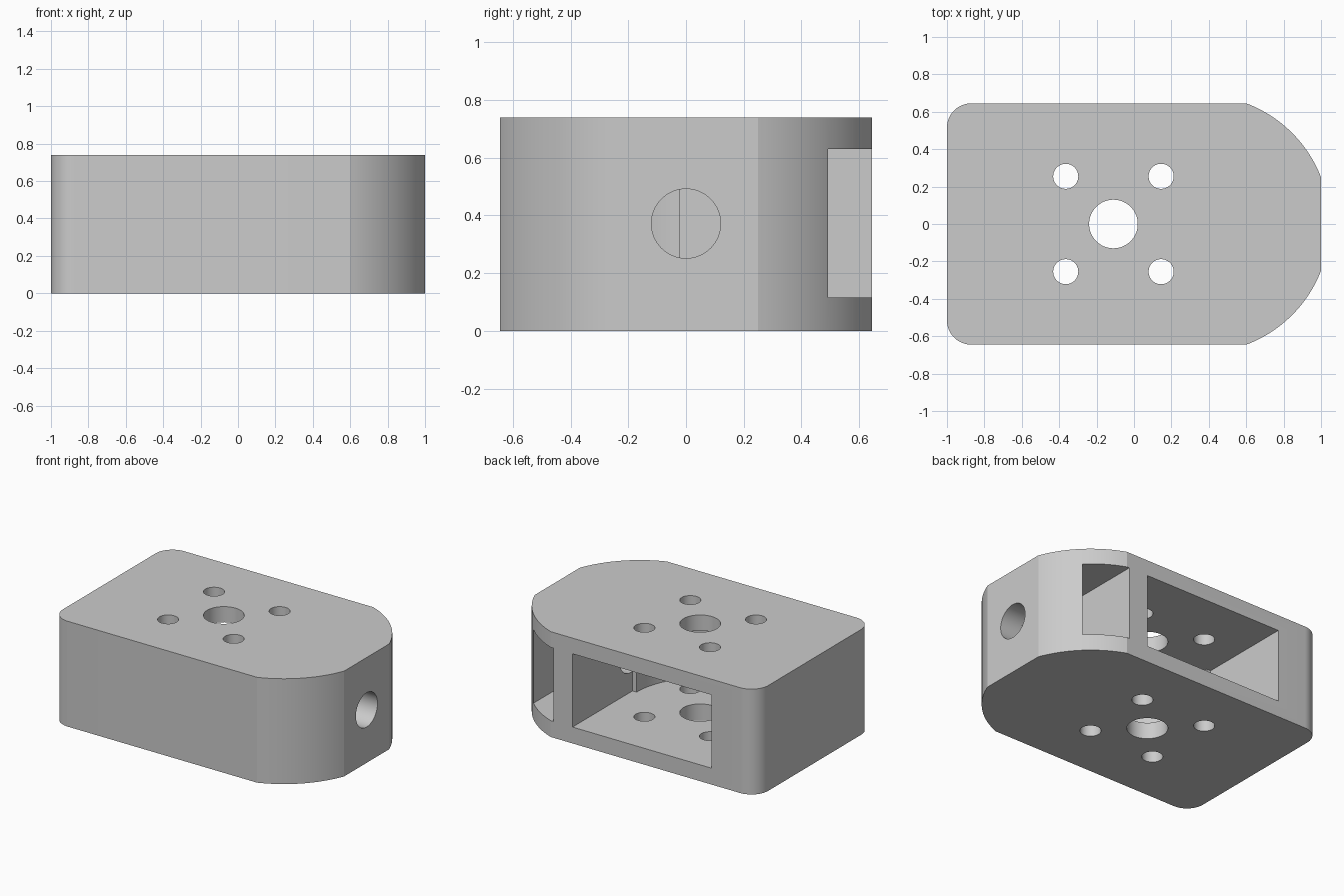
import bpy, bmesh
from math import sin, cos, pi, radians, atan2, hypot
from mathutils import Matrix

cube = bpy.data.objects.get("Cube")
if cube:
    bpy.data.objects.remove(cube)

HEIGHT, HALF_DEPTH = 0.74, 0.645
POCKET_LOW, POCKET_HIGH = 0.115, 0.63
HUB_X = -0.11

grey = bpy.data.materials.new("plain grey")
grey.use_nodes = True
grey.diffuse_color = (0.6, 0.6, 0.6, 1)
grey.node_tree.nodes["Principled BSDF"].inputs["Base Color"].default_value = grey.diffuse_color


def arc(cx, cy, r, start, end, steps):
    """Points on an arc, angles in radians."""
    return [(cx + r * cos(start + (end - start) * i / steps),
             cy + r * sin(start + (end - start) * i / steps)) for i in range(steps + 1)]


def prism(name, outline, low, high):
    """Upright solid from a closed outline."""
    bm = bmesh.new()
    base = bm.faces.new([bm.verts.new((x, y, low)) for x, y in outline])
    top = bmesh.ops.extrude_face_region(bm, geom=[base])["geom"]
    for v in top:
        if isinstance(v, bmesh.types.BMVert):
            v.co.z = high
    bmesh.ops.recalc_face_normals(bm, faces=bm.faces)
    return finish(name, bm)


def cylinder(name, r, length, matrix):
    bm = bmesh.new()
    bmesh.ops.create_cone(bm, cap_ends=True, segments=64, radius1=r, radius2=r,
                          depth=length, matrix=matrix)
    return finish(name, bm)


def finish(name, bm):
    mesh = bpy.data.meshes.new(name)
    bm.to_mesh(mesh)
    bm.free()
    mesh.materials.append(grey)
    obj = bpy.data.objects.new(name, mesh)
    bpy.context.collection.objects.link(obj)
    return obj


# Housing: rounded corners on one end, broad arcs into a flat nose on the other
nose_x = 0.358
nose_r = hypot(1 - nose_x, 0.25)
a0, a1 = atan2(0.25, 1 - nose_x), atan2(HALF_DEPTH, 0.6 - nose_x)
corner = 0.13
outline = (arc(nose_x, 0, nose_r, a0, a1, 24)
           + arc(corner - 1, HALF_DEPTH - corner, corner, pi / 2, pi, 16)
           + arc(corner - 1, corner - HALF_DEPTH, corner, pi, 1.5 * pi, 16)
           + arc(nose_x, 0, nose_r, -a1, -a0, 24))
housing = prism("housing", outline, 0, HEIGHT)

# Main pocket: open at the back, with a slightly narrower half-round end
half, step_y, round_r = 0.54, -0.02, 0.508
pocket = ([(HUB_X + half, step_y), (HUB_X + half, 1), (HUB_X - half, 1), (HUB_X - half, step_y)]
          + arc(HUB_X, step_y, round_r, pi, 2 * pi, 48))
cutters = [prism("main_pocket_cutter", pocket, POCKET_LOW, POCKET_HIGH)]

# Narrow slot through the nose arc
slot = [(0.58, -0.25), (0.84, -0.25), (0.84, 1), (0.58, 1)]
cutters.append(prism("nose_slot_cutter", slot, POCKET_LOW, POCKET_HIGH))

# Hub hole with four screw holes around it, through floor and roof
cutters.append(cylinder("hub_hole_cutter", 0.13, 2, Matrix.Translation((HUB_X, 0, 0.4))))
for sx in (-1, 1):
    for sy in (-1, 1):
        place = Matrix.Translation((HUB_X + 0.255 * sx, 0.255 * sy, 0.4))
        cutters.append(cylinder("screw_hole_cutter", 0.067, 2, place))

# Shaft bore from the nose into the main pocket
bore = Matrix.Translation((0.65, 0, 0.372)) @ Matrix.Rotation(radians(90), 4, "Y")
cutters.append(cylinder("shaft_bore_cutter", 0.12, 1, bore))

bpy.context.view_layer.objects.active = housing
for cutter in cutters:
    cutter.hide_render = True
    mod = housing.modifiers.new(cutter.name, "BOOLEAN")
    mod.operation, mod.solver, mod.object = "DIFFERENCE", "EXACT", cutter
    bpy.ops.object.modifier_apply(modifier=mod.name)
for cutter in cutters:
    bpy.data.objects.remove(cutter)

bpy.ops.object.select_all(action="DESELECT")
housing.select_set(True)
bpy.ops.object.shade_smooth_by_angle(angle=radians(20))
